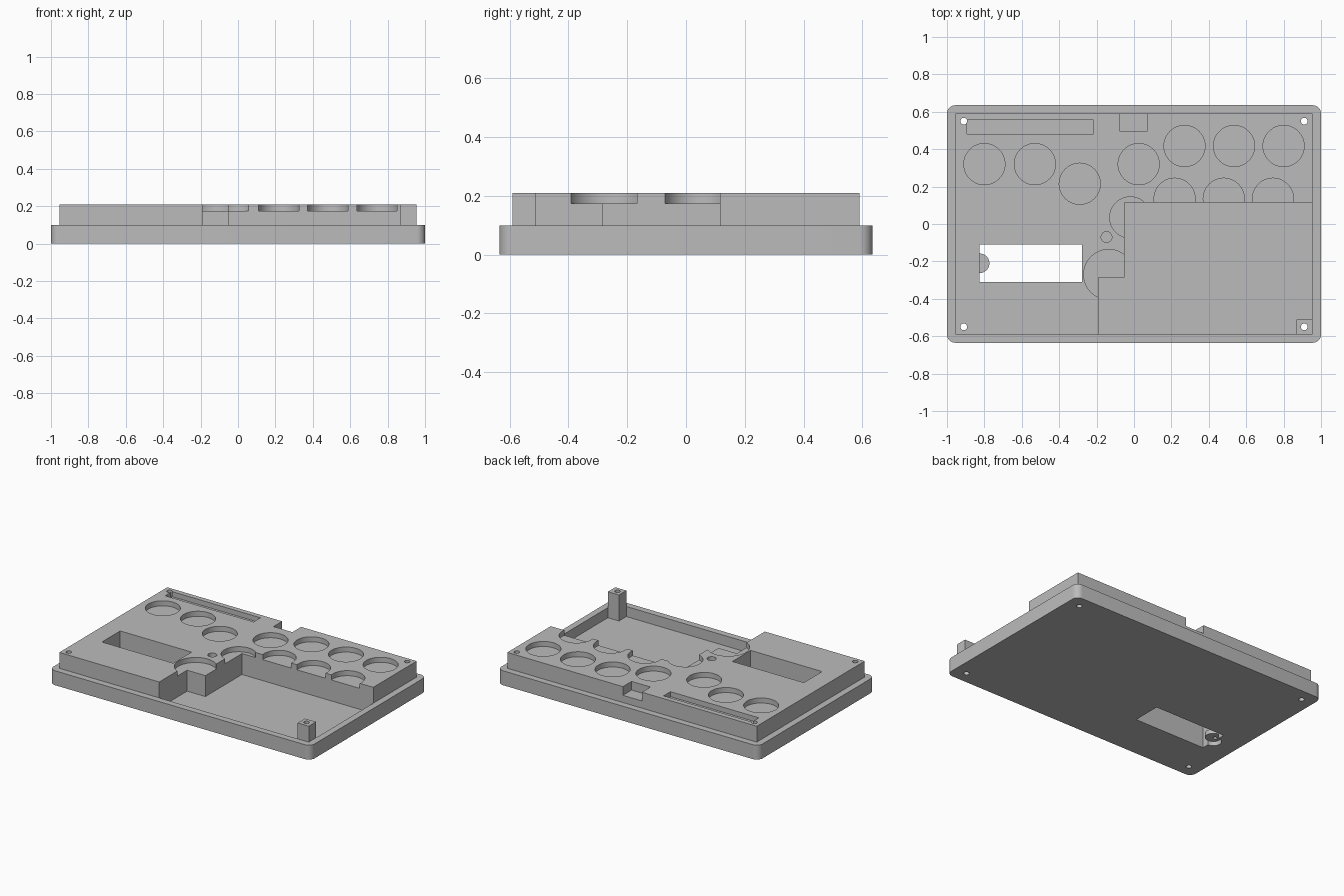
import bpy, bmesh, math

cube = bpy.data.objects.get("Cube")
if cube:
    bpy.data.objects.remove(cube, do_unlink=True)

grey = bpy.data.materials.new("plain_grey")
grey.use_nodes = True
grey.diffuse_color = (0.5, 0.5, 0.5, 1)
grey.node_tree.nodes["Principled BSDF"].inputs["Base Color"].default_value = (0.5, 0.5, 0.5, 1)


def prism(name, outline, z0, z1):
    """Extrude a counter-clockwise outline from z0 to z1."""
    bm = bmesh.new()
    face = bm.faces.new([bm.verts.new((x, y, z0)) for x, y in outline])
    top = bmesh.ops.extrude_face_region(bm, geom=[face])["geom"]
    verts = [v for v in top if isinstance(v, bmesh.types.BMVert)]
    bmesh.ops.translate(bm, verts=verts, vec=(0, 0, z1 - z0))
    bmesh.ops.recalc_face_normals(bm, faces=bm.faces)
    mesh = bpy.data.meshes.new(name)
    bm.to_mesh(mesh)
    bm.free()
    mesh.materials.append(grey)
    obj = bpy.data.objects.new(name, mesh)
    bpy.context.collection.objects.link(obj)
    return obj


def rect(x0, x1, y0, y1):
    return [(x0, y0), (x1, y0), (x1, y1), (x0, y1)]


def circle(x, y, r, n=48):
    return [(x + r * math.cos(2 * math.pi * i / n), y + r * math.sin(2 * math.pi * i / n))
            for i in range(n)]


def rounded_rect(hx, hy, r, steps=8):
    pts = []
    for k, (sx, sy) in enumerate([(1, 1), (-1, 1), (-1, -1), (1, -1)]):
        for i in range(steps + 1):
            a = math.pi / 2 * (k + i / steps)
            pts.append((sx * (hx - r) + r * math.cos(a), sy * (hy - r) + r * math.sin(a)))
    return pts


def carve(obj, cuts):
    """Subtract each (outline, z0, z1) from obj, then bake and discard the cutters."""
    cutters = []
    for outline, z0, z1 in cuts:
        cutter = prism("cutter", outline, z0, z1)
        cutter.hide_render = True
        mod = obj.modifiers.new("cut", "BOOLEAN")
        mod.operation, mod.solver, mod.object = "DIFFERENCE", "EXACT", cutter
        cutters.append(cutter)
    bpy.context.view_layer.update()
    graph = bpy.context.evaluated_depsgraph_get()
    mesh = bpy.data.meshes.new_from_object(obj.evaluated_get(graph))
    obj.modifiers.clear()
    obj.data = mesh
    for cutter in cutters:
        bpy.data.objects.remove(cutter, do_unlink=True)


TOP, STEP, FLOOR, SHALLOW = 0.21, 0.1, 0.03, 0.175
OVER, UNDER = 0.4, -0.2
X, Y = 0.955, 0.59

# Shared cuts: screw holes and the through window
screws = [(circle(sx * 0.91, sy * 0.55, 0.018, 24), UNDER, OVER)
          for sx in (-1, 1) for sy in (-1, 1)]
window = (rect(-0.825, -0.278, -0.31, -0.11), UNDER, OVER)

# Base plate with a stepped pocket and a round recess beside the window
pocket = [(-0.19, -Y), (X, -Y), (X, 0.115), (-0.05, 0.115), (-0.05, -0.285), (-0.19, -0.285)]
base = prism("base_plate", rounded_rect(1, 0.635, 0.045), 0, STEP)
carve(base, screws + [window, (pocket, FLOOR, OVER),
                      (circle(-0.825, -0.21, 0.052), UNDER, 0.06)])

# Raised deck that wraps around the pocket
deck_outline = [(-X, -Y), (-0.19, -Y), (-0.19, -0.285), (-0.05, -0.285),
                (-0.05, 0.115), (X, 0.115), (X, Y), (-X, Y)]
deck = prism("raised_deck", deck_outline, STEP, TOP)

# Shallow round button seats
seats = [(-0.8, 0.32), (-0.53, 0.32), (-0.29, 0.215), (0.025, 0.32), (-0.02, 0.035)]
for i in range(3):
    seats += [(0.27 + 0.265 * i, 0.417), (0.217 + 0.263 * i, 0.135)]
round_cuts = [(circle(x, y, 0.11), SHALLOW, OVER) for x, y in seats]
round_cuts += [(circle(-0.135, -0.27, 0.134), SHALLOW, OVER),
               (circle(-0.147, -0.07, 0.029, 32), SHALLOW, OVER)]

# Long slot and rear notch
slot = (rect(-0.893, -0.217, 0.48, 0.555), SHALLOW, OVER)
notch = (rect(-0.075, 0.07, 0.495, 0.7), 0.15, OVER)
carve(deck, screws + round_cuts + [window, slot, notch])

# Corner screw post standing in the pocket
post = prism("corner_post", rect(0.87, X, -Y, -0.51), FLOOR, TOP)
carve(post, [(circle(0.91, -0.55, 0.018, 24), UNDER, OVER)])

# Small pierced tab at the end of the window
tab = prism("window_tab", circle(-0.825, -0.21, 0.052), FLOOR, 0.06)
carve(tab, [(circle(-0.84, -0.21, 0.013, 24), UNDER, OVER)])

# Smooth the round walls while keeping hard edges
bpy.ops.object.select_all(action="DESELECT")
for obj in (base, deck, post, tab):
    obj.select_set(True)
bpy.context.view_layer.objects.active = base
bpy.ops.object.shade_smooth_by_angle(angle=math.radians(30))
